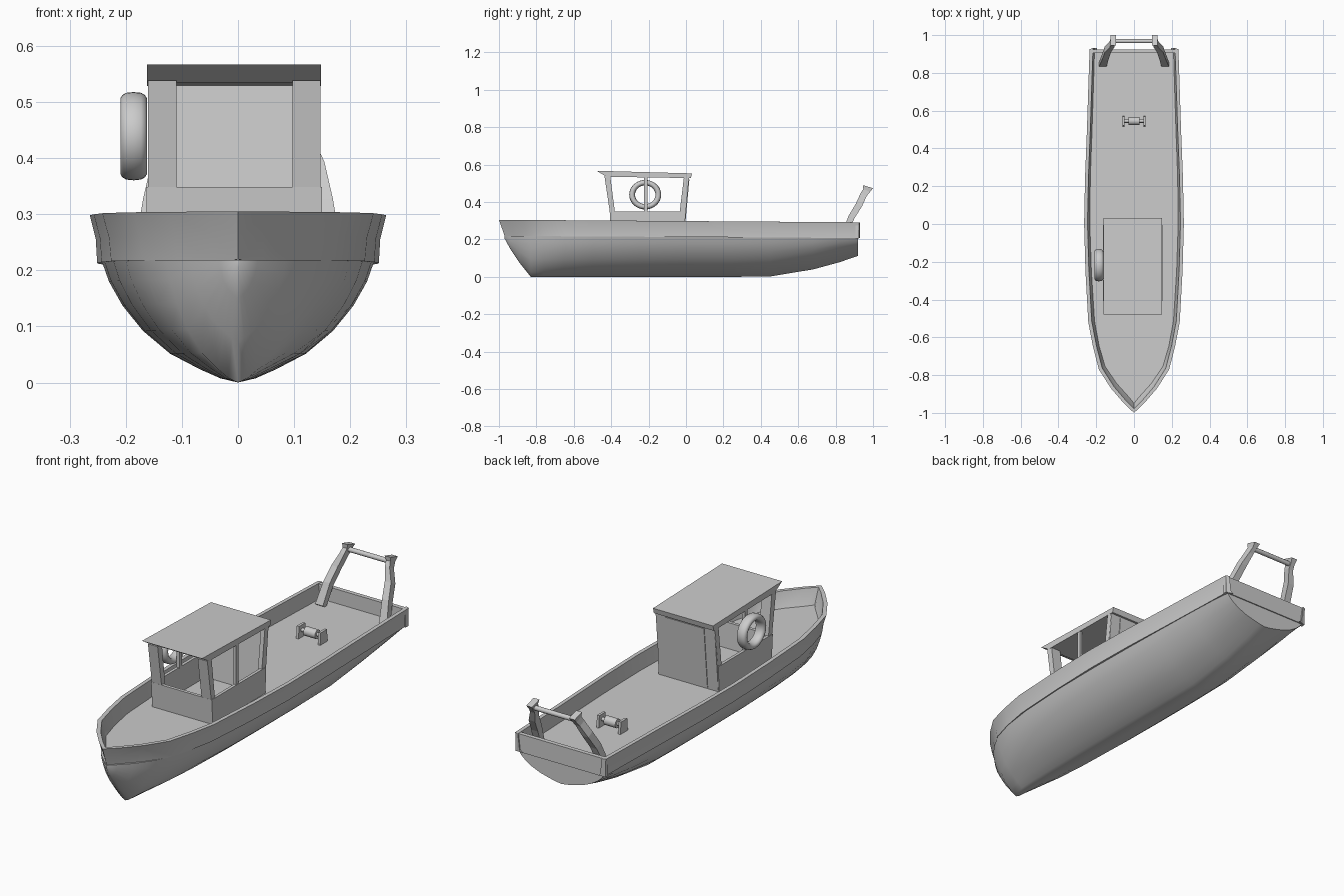
import bpy, bmesh, math
from mathutils import Vector

if "Cube" in bpy.data.objects:
    bpy.data.objects.remove(bpy.data.objects["Cube"])


def make(name, verts, faces, smooth=None):
    me = bpy.data.meshes.new(name)
    me.from_pydata([tuple(v) for v in verts], [], faces)
    bm = bmesh.new()
    bm.from_mesh(me)
    bmesh.ops.remove_doubles(bm, verts=bm.verts, dist=1e-5)
    bmesh.ops.recalc_face_normals(bm, faces=bm.faces)
    bm.to_mesh(me)
    bm.free()
    ob = bpy.data.objects.new(name, me)
    bpy.context.collection.objects.link(ob)
    if smooth:
        bpy.ops.object.select_all(action='DESELECT')
        ob.select_set(True)
        bpy.context.view_layer.objects.active = ob
        bpy.ops.object.shade_smooth_by_angle(angle=math.radians(smooth))
    return ob


def loft(name, rings, closed=True, caps=True, smooth=None):
    n = len(rings[0])
    verts = [v for r in rings for v in r]
    faces = [(i * n + j, i * n + (j + 1) % n, (i + 1) * n + (j + 1) % n, (i + 1) * n + j)
             for i in range(len(rings) - 1) for j in range(n if closed else n - 1)]
    if caps:
        faces += [tuple(range(n)), tuple(range((len(rings) - 1) * n, len(rings) * n))]
    return make(name, verts, faces, smooth)


def prism(name, yz, x0, x1):
    return loft(name, [[(x, y, z) for y, z in yz] for x in (x0, x1)])


def rod(name, a, b, r, n=16):
    a, b = Vector(a), Vector(b)
    ring = lambda c: [(c.x, c.y + r * math.cos(2 * math.pi * k / n),
                       c.z + r * math.sin(2 * math.pi * k / n)) for k in range(n)]
    return loft(name, [ring(a), ring(b)], smooth=40)


def rect(y0, y1, z0, z1):
    return [(y0, z0), (y1, z0), (y1, z1), (y0, z1)]


# Lower hull: y, half width, keel height, top height
stations = [(-.97, .003, .205, .218), (-.94, .035, .15, .218), (-.89, .085, .075, .218),
            (-.83, .128, .0, .218), (-.76, .168, .0, .218), (-.65, .2, .0, .217),
            (-.5, .222, .0, .216), (-.25, .238, .0, .215), (0, .242, .0, .214),
            (.25, .24, .0, .212), (.45, .236, .002, .211), (.68, .23, .04, .209),
            (.82, .225, .078, .208), (.92, .218, .112, .207)]
shape = [(0, 0), (.13, .035), (.28, .11), (.5, .24), (.7, .43), (.85, .64), (.95, .84), (1, 1)]
rings = []
for y, b, k, t in stations:
    half = [(b * u, y, k + (t - k) * v) for u, v in shape]
    rings.append([(-x, yy, z) for x, yy, z in reversed(half[1:])] + half)
loft("lower_hull", rings, smooth=45)

# Bulwark outline: y at top, y at bottom, half width at top, half width at bottom
outline = [(-1.0, -.97, 0, 0), (-.95, -.92, .053, .045), (-.87, -.85, .122, .108),
           (-.77, -.76, .186, .17), (-.65, -.65, .217, .202), (-.52, -.52, .242, .226),
           (-.25, -.25, .257, .243), (0, 0, .264, .251), (.25, .25, .259, .248),
           (.5, .5, .249, .239), (.75, .75, .241, .231), (.925, .925, .235, .226)]


def rim_z(y):
    return .298 - .007 * y


def low_z(y):
    return .213 - .006 * y


for side, label in ((1, "right"), (-1, "left")):
    rings = []
    for yt, yb, xt, xb in outline:
        w = .018
        dy = .022 if xt < .01 else .006
        f = lambda x: side * max(x, 0)
        rings.append([(f(xb - .03), yb + dy, low_z(yb)), (f(xb), yb, low_z(yb)),
                      (f((xb + xt) / 2 - .004), (yb + yt) / 2, (low_z(yb) + rim_z(yt)) / 2),
                      (f(xt), yt, rim_z(yt)), (f(xt - w), yt + dy, rim_z(yt)),
                      (f(xb - w), yb + dy, low_z(yb) + .01)])
    loft("bulwark_" + label, rings, smooth=30)

# Stern bulwark
prism("stern_bulwark", rect(.905, .925, .206, .29), -.232, .232)

# Deck
deck = [[(s * max(xb - .012, 0), yb + .01 * (yb < 0), .228 - .005 * yb) for s in (-1, 1)]
        for yt, yb, xt, xb in outline]
loft("deck", deck, closed=False, caps=False)

# Cabin lower walls
XL, XR = -.163, .15
wall = [(-.4, .225), (-.012, .225), (-.006, .348), (-.408, .348)]
for label, x in (("left", XL), ("right", XR - .014)):
    prism("cabin_wall_" + label, wall, x, x + .014)
prism("cabin_wall_front", [(-.4, .225), (-.386, .225), (-.393, .348), (-.408, .348)], XL, XR)

# Cabin back wall and door
prism("cabin_back_wall", [(-.026, .225), (-.012, .225), (.016, .532), (.002, .532)], XL + .004, XR - .004)
prism("cabin_door", [(-.016, .235), (-.008, .235), (.018, .52), (.01, .52)], -.105, .095)

# Window posts
front_post = [(-.407, .345), (-.38, .345), (-.405, .538), (-.436, .538)]
rear_post = [(-.034, .345), (-.007, .345), (.016, .534), (-.011, .534)]
mid_post = rect(-.224, -.206, .345, .536)
for label, x, s in (("left", XL + .003, 1), ("right", XR - .003, -1)):
    prism("front_post_" + label, front_post, x, x + s * .05)
    prism("mid_post_" + label, mid_post, x, x + s * .014)
    prism("rear_post_" + label, rear_post, x, x + s * .02)

# Roof
prism("cabin_roof", [(-.478, .567), (-.425, .535), (.026, .528), (.032, .553)], -.162, .148)

# Life ring on the left side
ring_sections, N, M = [], 40, 14
for i in range(N + 1):
    a = 2 * math.pi * i / N
    sec = []
    for j in range(M):
        b = 2 * math.pi * j / M
        r = .07 + .0155 * math.cos(b)
        c = math.sin(b)
        sec.append((-.186 + .024 * math.copysign(abs(c) ** .7, c),
                    -.218 + r * math.cos(a), .439 + .92 * r * math.sin(a)))
    ring_sections.append(sec)
loft("life_ring", ring_sections, caps=False, smooth=60)

# Stern gantry legs and crossbar
leg = [(.165, .845, .225, .02, .012), (.152, .885, .32, .017, .015), (.138, .925, .385, .016, .016),
       (.117, .95, .44, .012, .016), (.112, .966, .462, .011, .018), (.11, .973, .482, .015, .027)]
for s, label in ((1, "right"), (-1, "left")):
    loft("gantry_leg_" + label,
         [[(s * x + u * hx, y + v * hy, z - .008 * v)
           for u, v in ((-1, -1), (1, -1), (1, 1), (-1, 1))] for x, y, z, hx, hy in leg])
rod("gantry_crossbar", (-.112, .968, .458), (.112, .968, .458), .011, 12)

# Deck winch
rod("winch_drum", (-.03, .545, .258), (.03, .545, .258), .021)
rod("winch_shaft", (-.058, .545, .258), (.058, .545, .258), .009, 10)
for s, label in ((1, "right"), (-1, "left")):
    prism("winch_plate_" + label, [(.517, .222), (.573, .222), (.568, .282), (.522, .282)],
          s * .05, s * .062)
